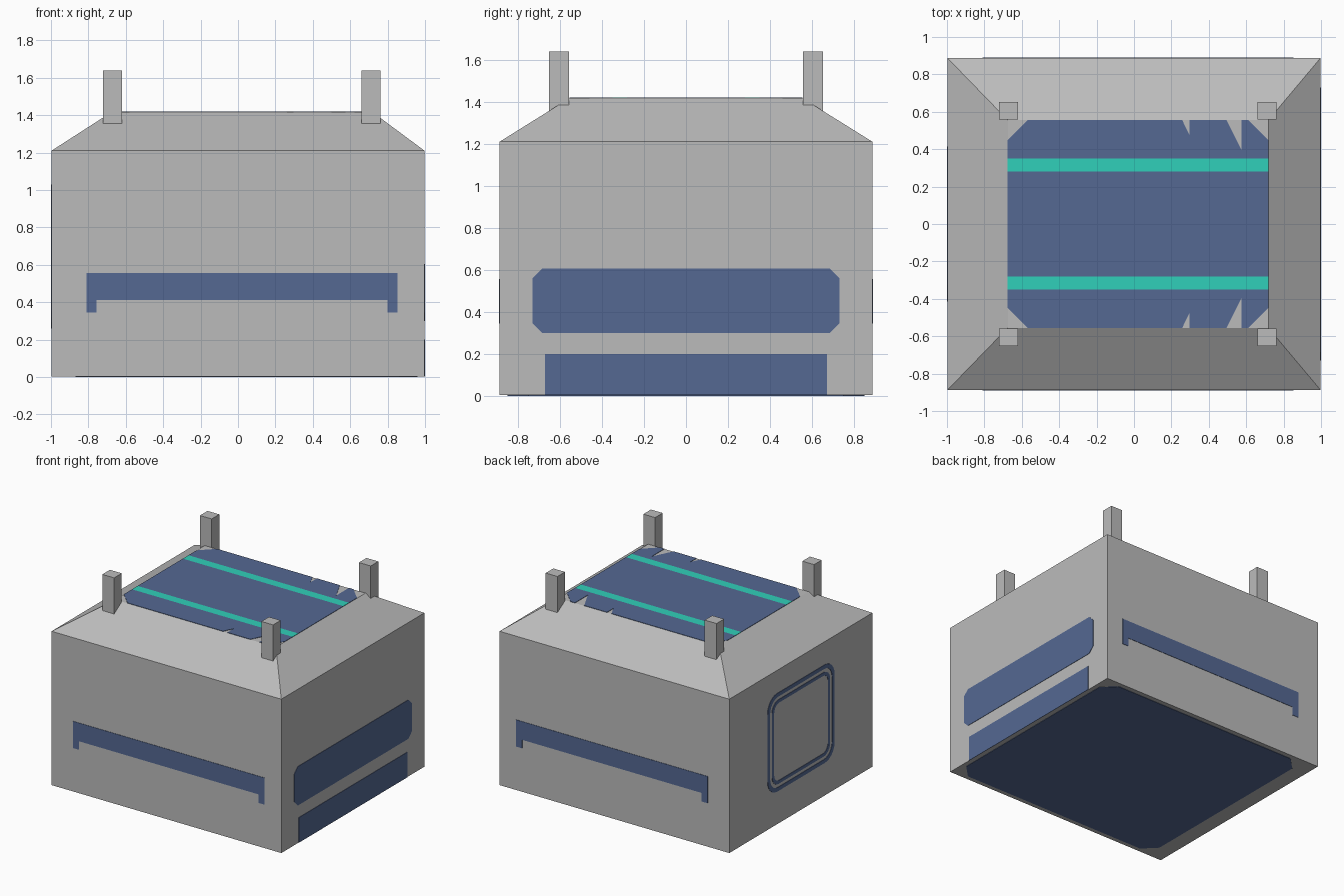
import bpy, bmesh, math
from mathutils import Vector

if "Cube" in bpy.data.objects:
    bpy.data.objects.remove(bpy.data.objects["Cube"])


def material(name, rgb):
    m = bpy.data.materials.new(name)
    m.diffuse_color = (*rgb, 1)
    m.use_nodes = True
    m.node_tree.nodes["Principled BSDF"].inputs["Base Color"].default_value = m.diffuse_color
    return m


GREY = material("grey", (0.5, 0.5, 0.5))
BLUE = material("slate blue", (0.09, 0.14, 0.29))
TEAL = material("teal", (0.03, 0.63, 0.49))
T = 0.003  # thickness of the surface plates


def finish(name, bm, mat):
    bmesh.ops.recalc_face_normals(bm, faces=bm.faces)
    me = bpy.data.meshes.new(name)
    bm.to_mesh(me)
    bm.free()
    me.materials.append(mat)
    ob = bpy.data.objects.new(name, me)
    bpy.context.collection.objects.link(ob)
    return ob


def box(name, lo, hi, mat):
    bm = bmesh.new()
    bmesh.ops.create_cube(bm, size=1)
    for v in bm.verts:
        v.co = Vector([(a + b) / 2 + c * (b - a) for a, b, c in zip(lo, hi, v.co)])
    return finish(name, bm, mat)


def plate(name, pts, place, mat, hole=None):
    """Thin plate from a 2D outline; place(u, v, depth) maps it onto a side."""
    bm = bmesh.new()
    rows = [[bm.verts.new(place(u, v, d)) for u, v in loop]
            for loop, d in ([(pts, 0), (pts, T), (hole, T), (hole, 0)] if hole
                            else [(pts, 0), (pts, T)])]
    n = len(pts)
    pairs = list(zip(rows, rows[1:])) + ([(rows[-1], rows[0])] if hole else [])
    for a, b in pairs:
        for i in range(n):
            j = (i + 1) % n
            bm.faces.new((a[i], a[j], b[j], b[i]))
    if not hole:
        bm.faces.new(rows[0])
        bm.faces.new(rows[1])
    return finish(name, bm, mat)


def rect(u0, u1, v0, v1):
    return [(u0, v0), (u1, v0), (u1, v1), (u0, v1)]


def chamfered(u0, u1, v0, v1, c):
    return [(u0 + c, v0), (u1 - c, v0), (u1, v0 + c), (u1, v1 - c),
            (u1 - c, v1), (u0 + c, v1), (u0, v1 - c), (u0, v0 + c)]


def rounded(cu, cv, hu, hv, r, steps=6):
    out = []
    for k, (su, sv) in enumerate([(1, 1), (-1, 1), (-1, -1), (1, -1)]):
        for i in range(steps + 1):
            a = math.pi / 2 * (k + i / steps)
            out.append((cu + su * (hu - r) + r * math.cos(a),
                        cv + sv * (hv - r) + r * math.sin(a)))
    return out


# Main body with a hipped top
X, Y, Z0, Z1, TOP = 1 - T, 0.89 - T, T, 1.21, 1.42 - T
bm = bmesh.new()
rings = [[bm.verts.new((x, y, z)) for x, y in rect(x0, x1, -h, h)]
         for x0, x1, h, z in [(-X, X, Y, Z0), (-X, X, Y, Z1), (-0.675, 0.718, 0.555, TOP)]]
for a, b in zip(rings, rings[1:]):
    for i in range(4):
        j = (i + 1) % 4
        bm.faces.new((a[i], a[j], b[j], b[i]))
bm.faces.new(rings[0])
bm.faces.new(rings[2])
finish("body", bm, GREY)

# Corner posts
for cx in (-0.67, 0.71):
    for cy in (-0.605, 0.605):
        box("corner_post", (cx - 0.051, cy - 0.047, 1.34),
            (cx + 0.051, cy + 0.047, 1.64), GREY)

# Top panel: chamfered corners and small notches, split around the stripes
half = [(0.718, 0.35), (0.718, 0.45), (0.613, 0.555), (0.575, 0.555), (0.575, 0.395),
        (0.495, 0.555), (0.297, 0.555), (0.297, 0.475), (0.258, 0.555),
        (-0.57, 0.555), (-0.675, 0.45), (-0.675, 0.35)]
on_top = lambda u, v, d: (u, v, TOP + d)
plate("top_panel_middle", rect(-0.675, 0.718, -0.28, 0.28), on_top, BLUE)
for s in (-1, 1):
    plate("top_panel_edge", [(u, s * v) for u, v in half], on_top, BLUE)
    plate("top_stripe", rect(-0.675, 0.718, *sorted((s * 0.28, s * 0.35))), on_top, TEAL)

# Front and back bars with short end drops
bar = [(-0.81, 0.345), (-0.757, 0.345), (-0.757, 0.412), (0.80, 0.412),
       (0.80, 0.345), (0.853, 0.345), (0.853, 0.555), (-0.81, 0.555)]
for s, name in ((-1, "front_bar"), (1, "back_bar")):
    plate(name, bar, lambda u, v, d, s=s: (u, s * (Y + d), v), BLUE)

# Right side panels
on_right = lambda u, v, d: (X + d, u, v)
plate("right_upper_panel", chamfered(-0.73, 0.73, 0.30, 0.605, 0.045), on_right, BLUE)
plate("right_lower_panel", rect(-0.672, 0.672, 0.003, 0.20), on_right, BLUE)

# Left side double rounded frame
on_left = lambda u, v, d: (-X - d, u, v)
for name, outer, inner in (("left_outer_frame", 0, 0.03), ("left_inner_frame", 0.055, 0.08)):
    loops = [rounded(0, 0.645, 0.415 - k, 0.385 - k, 0.12 - k * 0.7) for k in (outer, inner)]
    plate(name, loops[0], on_left, BLUE, hole=loops[1])

# Underside panel
plate("underside_panel", chamfered(-0.87, 0.96, -0.85, 0.85, 0.1),
      lambda u, v, d: (u, v, Z0 - d), BLUE)
